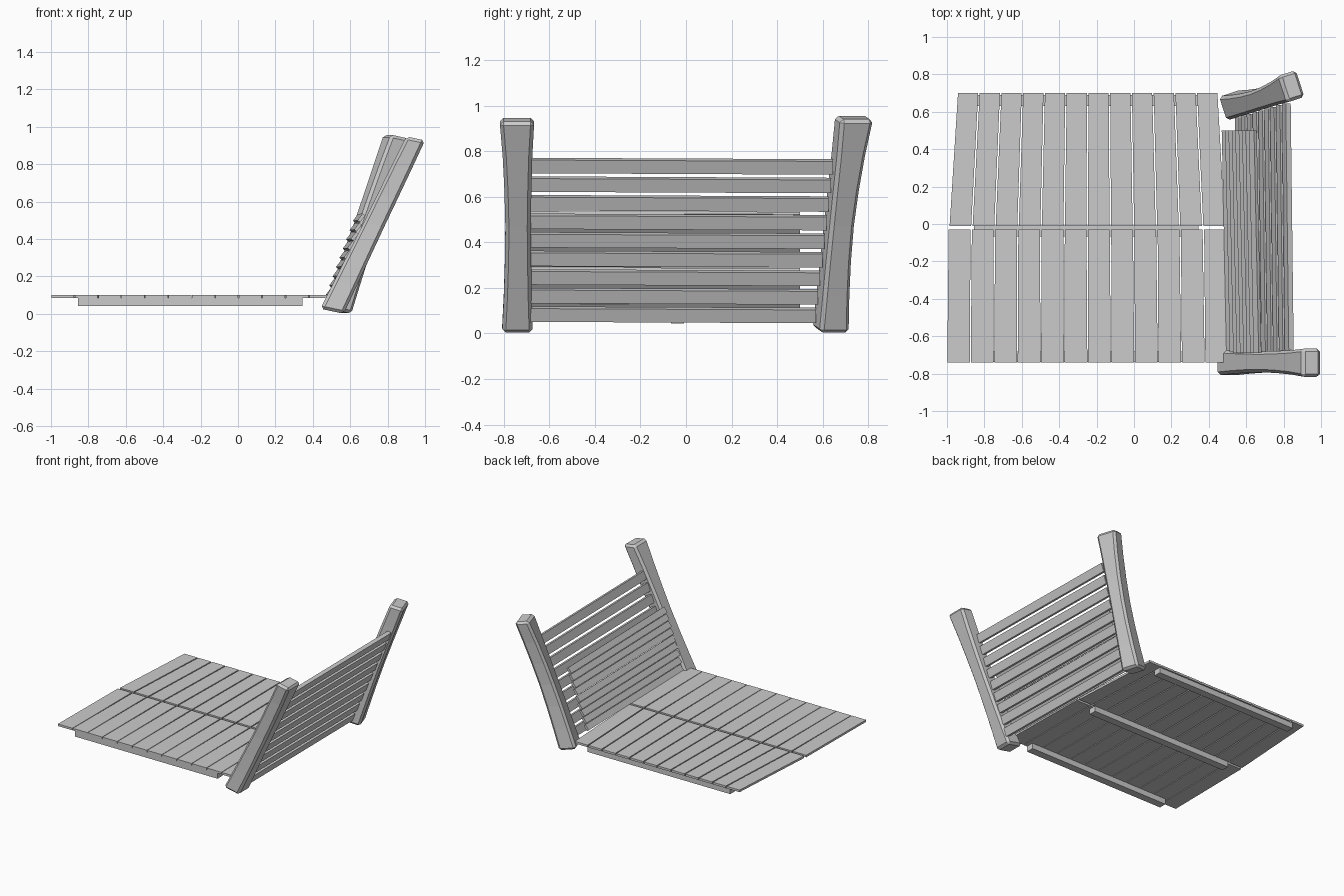
import bpy, bmesh, math
from mathutils import Vector as V

if "Cube" in bpy.data.objects:
    bpy.data.objects.remove(bpy.data.objects["Cube"])


def mesh_object(name, rings, bevel=0.0):
    """Loft a list of four-point rings into a closed solid."""
    bm = bmesh.new()
    loops = [[bm.verts.new(p) for p in ring] for ring in rings]
    for a, b in zip(loops, loops[1:]):
        for i in range(4):
            j = (i + 1) % 4
            bm.faces.new((a[i], a[j], b[j], b[i]))
    bm.faces.new(loops[0][::-1])
    bm.faces.new(loops[-1])
    bmesh.ops.recalc_face_normals(bm, faces=bm.faces)
    me = bpy.data.meshes.new(name)
    bm.to_mesh(me)
    bm.free()
    ob = bpy.data.objects.new(name, me)
    bpy.context.collection.objects.link(ob)
    if bevel:
        mod = ob.modifiers.new("chamfer", 'BEVEL')
        mod.width = bevel
        mod.segments = 1
        mod.limit_method = 'ANGLE'
        mod.angle_limit = math.radians(40)
    return ob


def board(name, a, b, axis, height, thick):
    """Straight board from a to b; axis is its height direction."""
    a, b = V(a), V(b)
    up = V(axis).normalized() * height / 2
    out = (b - a).cross(up).normalized() * thick / 2
    corners = (up + out, up - out, -up - out, -up + out)
    return mesh_object(name, [[p + c for c in corners] for p in (a, b)])


def plank(name, x0, x1, x2, x3, y0, y1):
    """Tapered deck plank: x0..x1 at y0, x2..x3 at y1."""
    outline = ((x0, y0), (x1, y0), (x3, y1), (x2, y1))
    return mesh_object(name, [[(x, y, z) for x, y in outline] for z in (0.085, 0.101)])


# Deck planks: straight front row and slightly fanned back row
N = 12
for row, (y0, l0, r0, y1, l1, r1) in enumerate((
        (-0.74, -1.0, 0.505, -0.03, -0.995, 0.495),
        (-0.012, -0.99, 0.49, 0.70, -0.945, 0.45))):
    g0, g1 = ((0.004, 0.008), (0.008, 0.008))[row]
    for i in range(N):
        def edge(l, r, k):
            return l + (r - l) * k / N
        plank("deck_plank", edge(l0, r0, i) + g0 / 2, edge(l0, r0, i + 1) - g0 / 2,
              edge(l1, r1, i) + g1 / 2, edge(l1, r1, i + 1) - g1 / 2, y0, y1)

# Joists under the deck
for y in (-0.71, -0.037, 0.66):
    board("deck_joist", (-0.855, y, 0.064), (0.345, y, 0.064), (0, 0, 1), 0.042, 0.058)


# Leaning posts, narrow at the waist and flared at the ends
def post(name, base, top, yaw, depths, widths, bow):
    base, top = V(base), V(top)
    dx = V((math.cos(yaw), math.sin(yaw), -0.21))
    dy = V((-math.sin(yaw), math.cos(yaw), 0))
    rings = []
    n = len(widths) - 1
    for k, (d, w) in enumerate(zip(depths, widths)):
        t = k / n
        c = base.lerp(top, t) + V((0, 1, 0)) * bow * math.sin(math.pi * t)
        rings.append([c + dx * d / 2 * s + dy * w / 2 * q
                      for s, q in ((-1, -1), (1, -1), (1, 1), (-1, 1))])
    return mesh_object(name, rings, 0.016)


widths = (0.135, 0.123, 0.115, 0.112, 0.118, 0.13, 0.152)
depths = (0.125, 0.12, 0.115, 0.11, 0.108, 0.105, 0.1)
post("front_post", (0.503, -0.74, 0.014), (0.95, -0.742, 0.938), 0, depths, widths, 0.004)
post("back_post", (0.53, 0.635, 0.014), (0.845, 0.738, 0.948), math.radians(18),
     depths, widths, -0.015)

# Large backrest slats between the posts
for i in range(9):
    t = i / 8
    z = 0.082 + 0.652 * t
    x = 0.572 + 0.25 * t
    board("back_slat", (x + 0.008, -0.71 + 0.03 * t, z + 0.003),
          (x - 0.008, 0.57 + 0.075 * t, z - 0.003), (0.37, 0, 1), 0.062, 0.028)

# Smaller overlapping louvre slats in front of the backrest
for i in range(9):
    t = i / 8
    x = 0.49 + 0.145 * t
    z = 0.115 + 0.395 * t
    board("inner_slat", (x + 0.025, -0.69, z + 0.003), (x, 0.50, z),
          (0.6, 0, 0.8), 0.046, 0.018)
